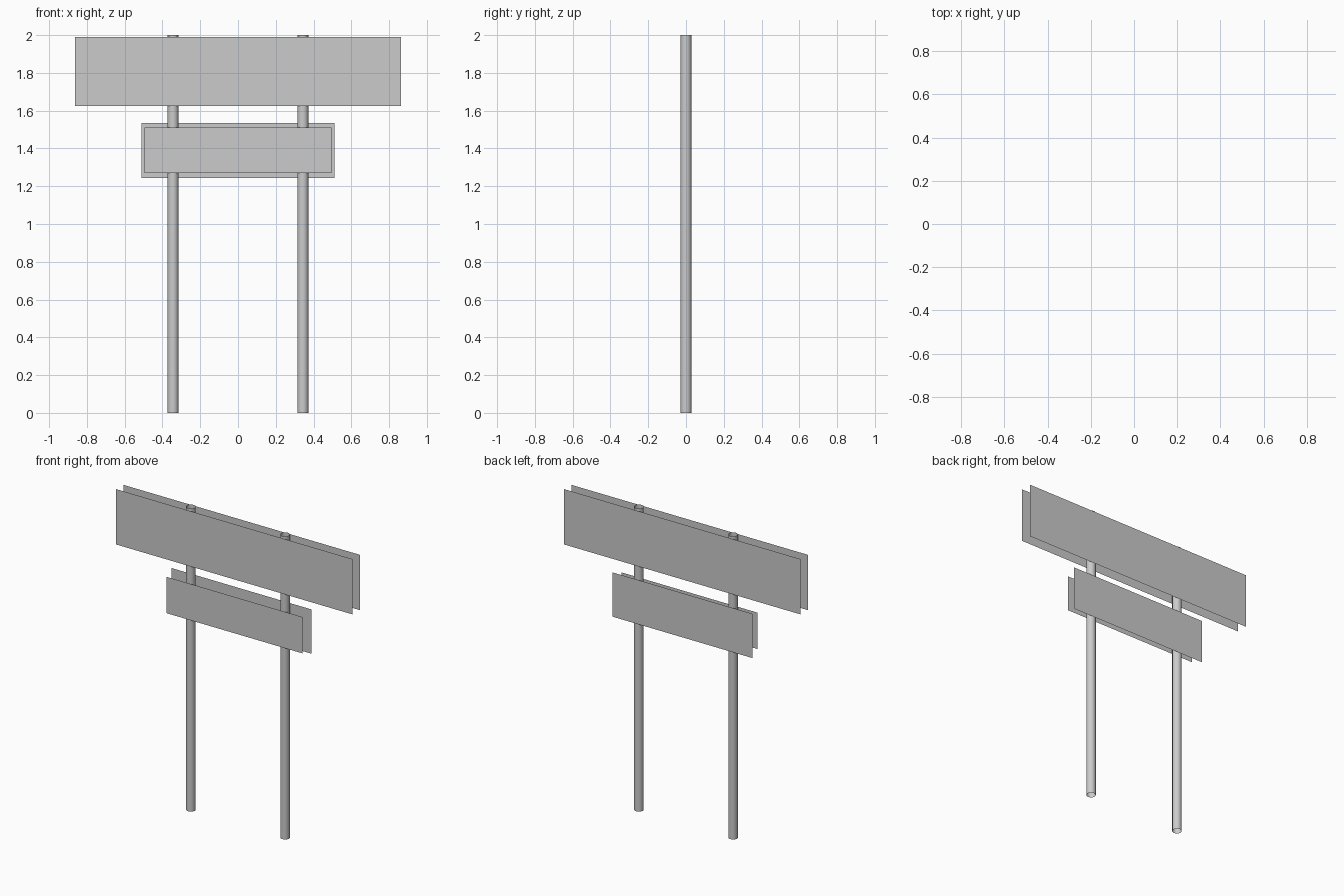
import bpy
from math import pi

if "Cube" in bpy.data.objects:
    bpy.data.objects.remove(bpy.data.objects["Cube"])

POST_X, POST_R, HEIGHT = 0.344, 0.029, 2.0
PANEL_Y = 0.0375


def add_post(name, x):
    # Open-ended round tube standing on the ground
    bpy.ops.mesh.primitive_cylinder_add(vertices=16, radius=POST_R, depth=HEIGHT,
                                        end_fill_type='NOTHING',
                                        location=(x, 0, HEIGHT / 2))
    bpy.context.object.name = name
    bpy.ops.object.shade_smooth()


def add_panel(name, half_width, z_low, z_high, side):
    # Flat sheet facing outwards: side -1 is front, +1 is back
    y = side * PANEL_Y
    w = half_width
    verts = [(-w, y, z_low), (w, y, z_low), (w, y, z_high), (-w, y, z_high)]
    face = (0, 1, 2, 3) if side < 0 else (3, 2, 1, 0)
    mesh = bpy.data.meshes.new(name)
    mesh.from_pydata(verts, [], [face])
    obj = bpy.data.objects.new(name, mesh)
    bpy.context.collection.objects.link(obj)


# Posts
add_post("left_post", -POST_X)
add_post("right_post", POST_X)

# Wide upper sign, same size on both sides
add_panel("upper_panel_front", 0.864, 1.625, 1.99, -1)
add_panel("upper_panel_back", 0.864, 1.625, 1.99, 1)

# Lower sign, slightly larger at the back
add_panel("lower_panel_front", 0.496, 1.27, 1.51, -1)
add_panel("lower_panel_back", 0.512, 1.243, 1.535, 1)
